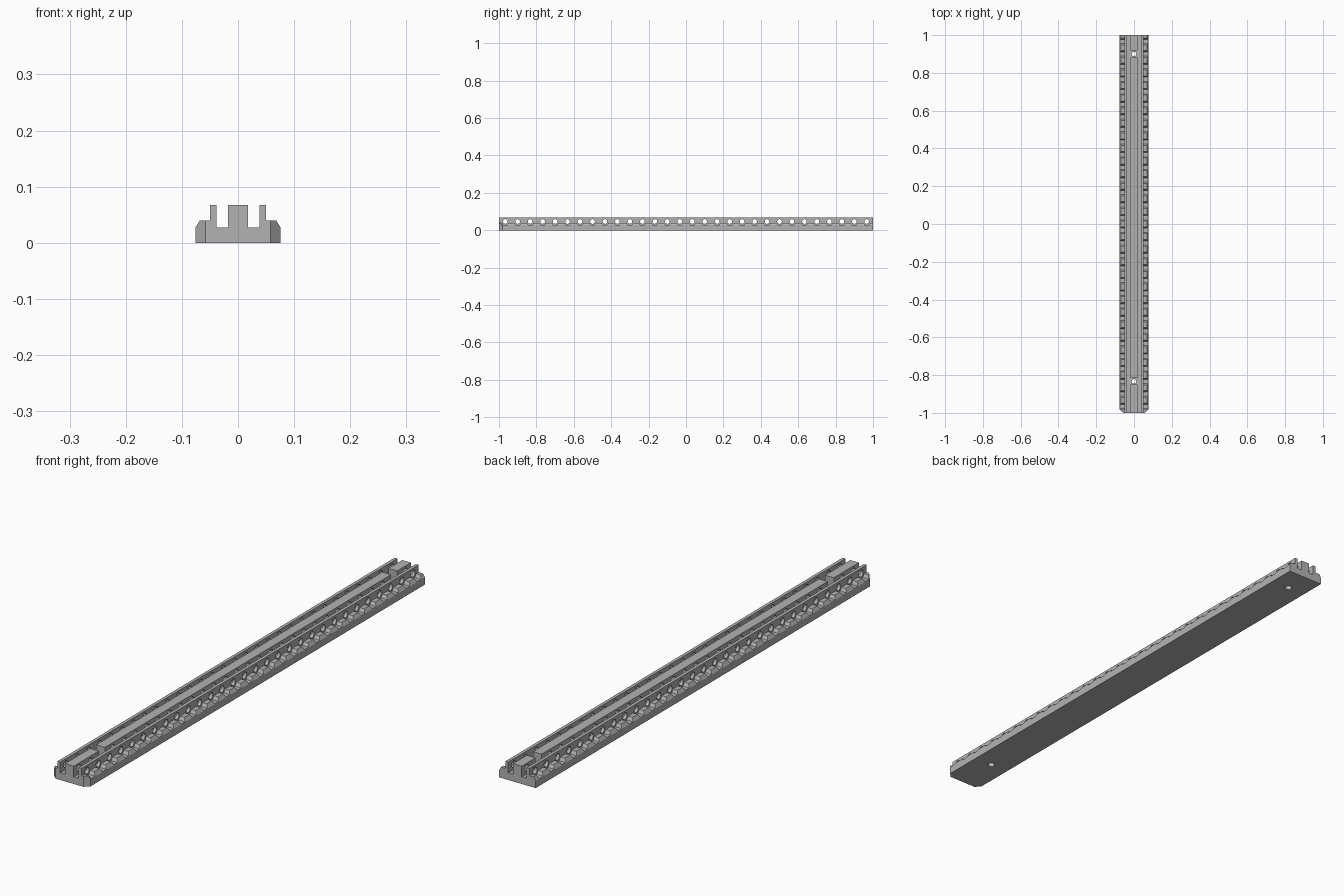
import bpy, bmesh, math
from mathutils import Vector

cube = bpy.data.objects.get("Cube")
if cube:
    bpy.data.objects.remove(cube, do_unlink=True)

# single plain grey material
grey = bpy.data.materials.new("mid grey")
grey.use_nodes = True
COLOUR = (0.45, 0.45, 0.45, 1)
grey.diffuse_color = COLOUR
grey.node_tree.nodes["Principled BSDF"].inputs["Base Color"].default_value = COLOUR


def prism(bm, ring, offset):
    """Extrude a closed ring of points along an offset."""
    face = bm.faces.new([bm.verts.new(p) for p in ring])
    top = bmesh.ops.extrude_face_region(bm, geom=[face])["geom"]
    verts = [v for v in top if isinstance(v, bmesh.types.BMVert)]
    bmesh.ops.translate(bm, verts=verts, vec=Vector(offset))


def make_object(name, bm):
    bmesh.ops.recalc_face_normals(bm, faces=bm.faces)
    mesh = bpy.data.meshes.new(name)
    bm.to_mesh(mesh)
    bm.free()
    mesh.materials.append(grey)
    obj = bpy.data.objects.new(name, mesh)
    bpy.context.collection.objects.link(obj)
    return obj


def polygon(sides, radius, phase=0):
    step = math.tau / sides
    return [(radius * math.cos(phase + i * step), radius * math.sin(phase + i * step))
            for i in range(sides)]


def carve(target, name, bm):
    """Cut the shapes in bm out of the target, then discard the cutter."""
    cutter = make_object(name, bm)
    cutter.hide_render = True
    mod = target.modifiers.new(name, "BOOLEAN")
    mod.operation = "DIFFERENCE"
    mod.solver = "EXACT"
    mod.object = cutter
    bpy.context.view_layer.objects.active = target
    bpy.ops.object.modifier_apply(modifier=name)
    bpy.data.objects.remove(cutter, do_unlink=True)


# rail body: half of the section, mirrored, extruded along the length
FLOOR, SHELF, TOP = 0.027, 0.04, 0.067
WALL_IN, WALL_OUT, RIB, SIDE = 0.038, 0.05, 0.018, 0.076
half = [(SIDE, 0), (SIDE, FLOOR), (0.068, SHELF), (WALL_OUT, SHELF), (WALL_OUT, TOP),
        (WALL_IN, TOP), (WALL_IN, FLOOR), (RIB, FLOOR), (RIB, TOP)]
section = half + [(-x, z) for x, z in reversed(half)]
bm = bmesh.new()
prism(bm, [(x, -1, z) for x, z in section], (0, 2, 0))
rail = make_object("rail", bm)

# bevelled front corners
bm = bmesh.new()
for s in (1, -1):
    ring = [(0.038, -1.02), (0.116, -1.02), (0.116, -0.942)]
    prism(bm, [(s * x, y, -0.1) for x, y in ring], (0, 0, 0.3))
carve(rail, "corner_cut", bm)

# hexagonal pockets in both side shelves
COUNT, AXIS_Z = 30, 0.047
pitch = 2 / COUNT
stations = [-1 + pitch * (i + 0.5) for i in range(COUNT)]
bm = bmesh.new()
for y in stations:
    for s in (1, -1):
        prism(bm, [(s * WALL_OUT, y + a, AXIS_Z + b) for a, b in polygon(6, 0.022)],
              (s * 0.05, 0, 0))
carve(rail, "hex_pocket_cut", bm)

# round cross holes through walls and rib
bm = bmesh.new()
for y in stations:
    prism(bm, [(-0.1, y + a, AXIS_Z + b) for a, b in polygon(16, 0.0125)], (0.2, 0, 0))
carve(rail, "cross_hole_cut", bm)

# gaps in the centre rib
SCREWS = (-0.833, 0.9)
bm = bmesh.new()
for y in SCREWS:
    w, h = 0.025, 0.018
    prism(bm, [(-w, y - h, FLOOR), (w, y - h, FLOOR), (w, y + h, FLOOR), (-w, y + h, FLOOR)],
          (0, 0, 0.1))
carve(rail, "rib_gap_cut", bm)

# screw holes through the base
bm = bmesh.new()
for y in SCREWS:
    prism(bm, [(a, y + b, -0.05) for a, b in polygon(16, 0.0125)], (0, 0, 0.15))
carve(rail, "screw_hole_cut", bm)
